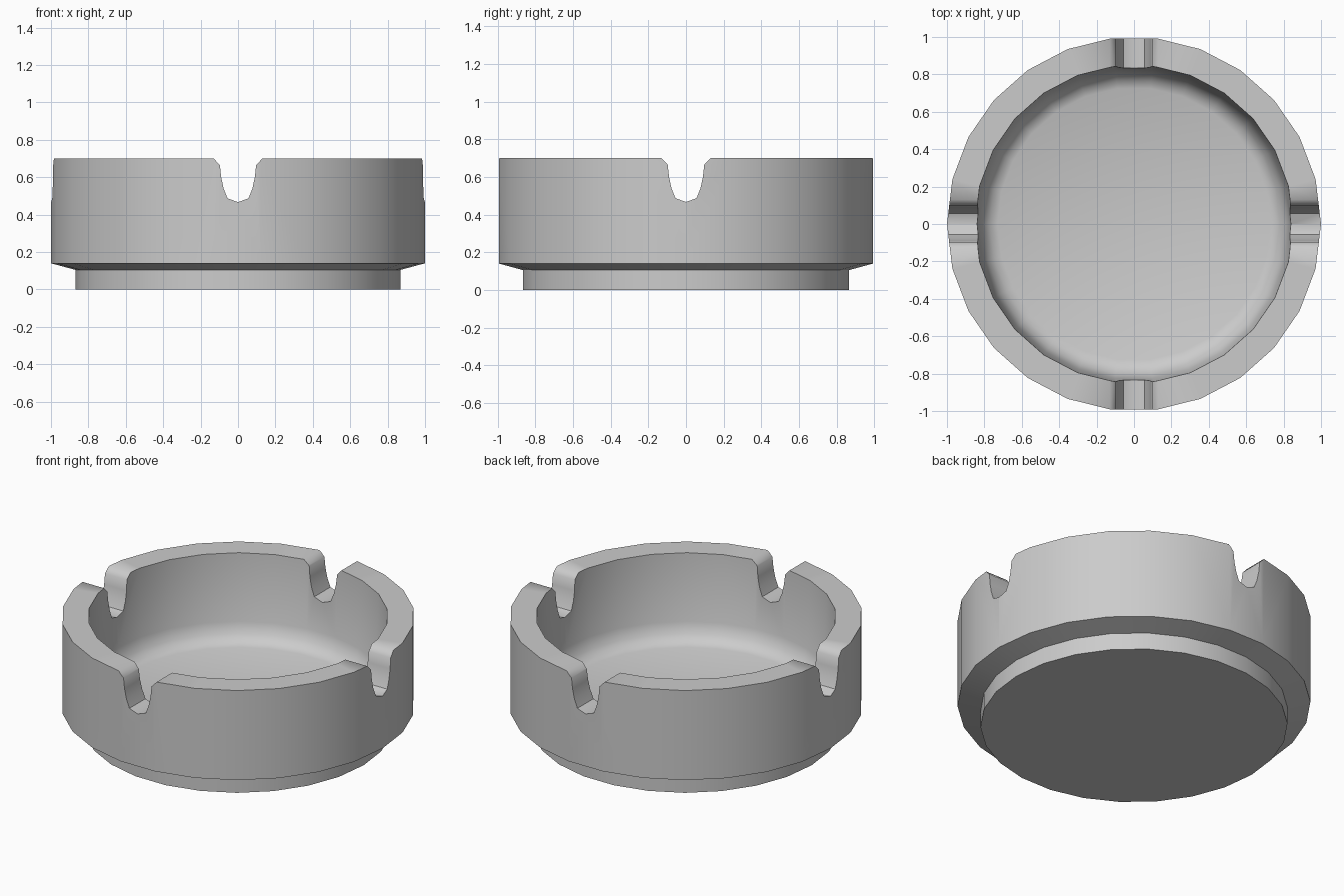
import bpy
import bmesh
import math
from mathutils import Matrix

default_cube = bpy.data.objects.get("Cube")
if default_cube:
    bpy.data.objects.remove(default_cube)

SIDES = 26

grey = bpy.data.materials.new("plain grey")
grey.use_nodes = True
colour = (0.6, 0.6, 0.6, 1)
grey.diffuse_color = colour
grey.node_tree.nodes["Principled BSDF"].inputs["Base Color"].default_value = colour


def add_object(name, bm):
    bmesh.ops.recalc_face_normals(bm, faces=bm.faces)
    mesh = bpy.data.meshes.new(name)
    bm.to_mesh(mesh)
    bm.free()
    mesh.materials.append(grey)
    obj = bpy.data.objects.new(name, mesh)
    bpy.context.collection.objects.link(obj)
    return obj


def lathe(name, profile):
    """Turn (radius, z) points about the z axis and cap both ends."""
    bm = bmesh.new()
    rings = []
    for r, z in profile:
        angles = [math.tau * i / SIDES for i in range(SIDES)]
        rings.append([bm.verts.new((r * math.cos(a), r * math.sin(a), z)) for a in angles])
    for low, high in zip(rings, rings[1:]):
        for i in range(SIDES):
            j = (i + 1) % SIDES
            bm.faces.new((low[i], low[j], high[j], high[i]))
    bm.faces.new(rings[0])
    bm.faces.new(rings[-1])
    return add_object(name, bm)


def notch_cutter(name, half_profile, angle):
    """Long bar with a rounded lower side, lying across the bowl."""
    outline = half_profile + [(-x, z) for x, z in reversed(half_profile[:-1])]
    bm = bmesh.new()
    face = bm.faces.new([bm.verts.new((x, -1.2, z)) for x, z in outline])
    extruded = bmesh.ops.extrude_face_region(bm, geom=[face])["geom"]
    verts = [v for v in extruded if isinstance(v, bmesh.types.BMVert)]
    bmesh.ops.translate(bm, verts=verts, vec=(0, 2.4, 0))
    bmesh.ops.transform(bm, matrix=Matrix.Rotation(angle, 4, "Z"), verts=bm.verts)
    obj = add_object(name, bm)
    obj.hide_render = True
    return obj


# Round dish: foot, flared underside, outer wall, rim, inner wall, rounded floor
dish = lathe("dish", [
    (0.87, 0), (0.87, 0.105), (1, 0.14), (1, 0.7), (0.85, 0.7),
    (0.83, 0.28), (0.805, 0.215), (0.77, 0.18), (0.73, 0.165),
])

# Four rim notches, cut by two crossing bars
notch = [(0.13, 0.8), (0.13, 0.7), (0.097, 0.665), (0.09, 0.6),
         (0.077, 0.54), (0.056, 0.487), (0, 0.467)]
bpy.ops.object.select_all(action="DESELECT")
bpy.context.view_layer.objects.active = dish
dish.select_set(True)
for index in range(2):
    cutter = notch_cutter("notch_cutter", notch, index * math.pi / 2)
    cut = dish.modifiers.new("notch", "BOOLEAN")
    cut.operation = "DIFFERENCE"
    cut.solver = "EXACT"
    cut.object = cutter
    bpy.ops.object.modifier_apply(modifier=cut.name)
    bpy.data.objects.remove(cutter)

bpy.ops.object.shade_smooth_by_angle(angle=math.radians(48))
